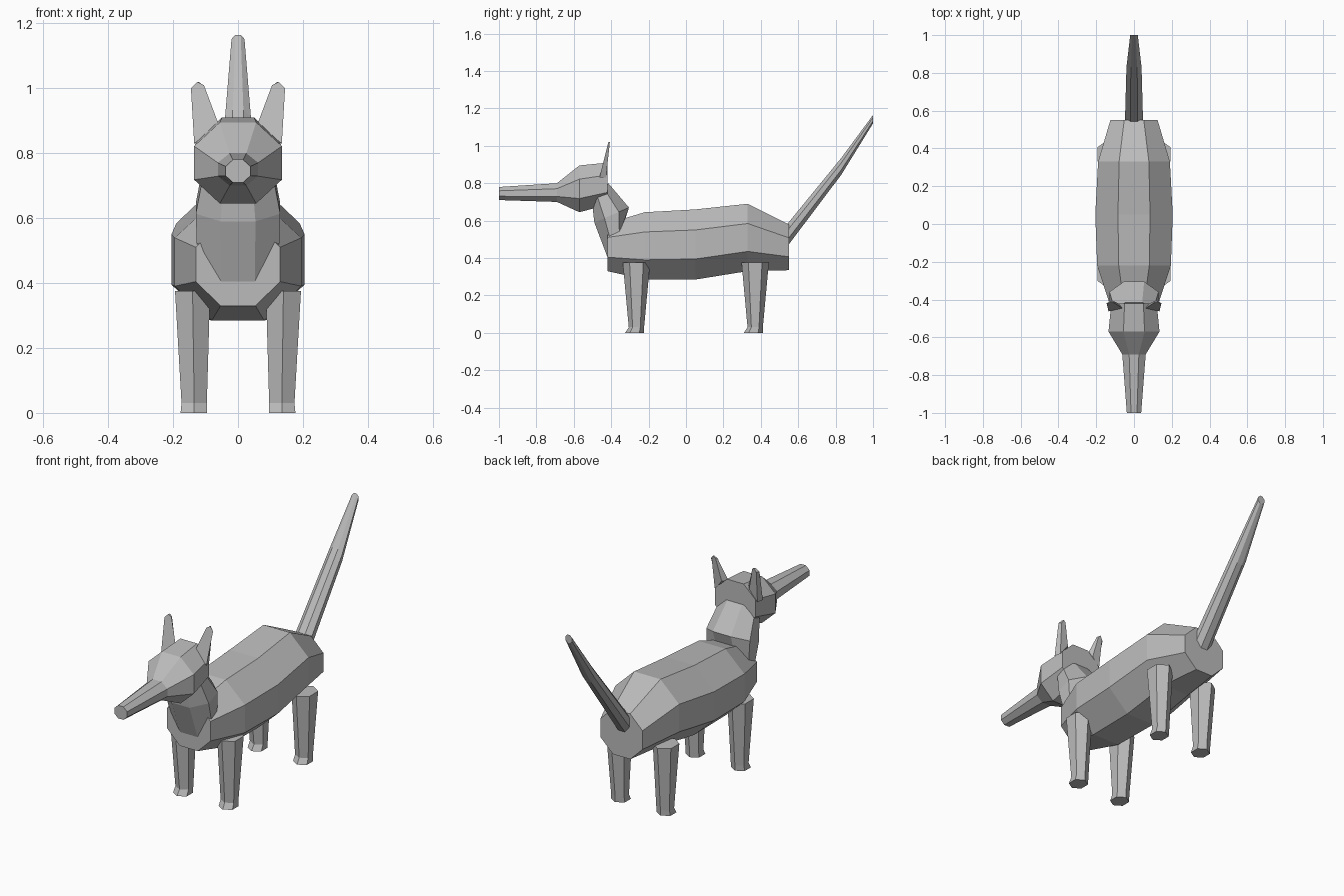
import bpy, bmesh, math
from mathutils import Vector

cube = bpy.data.objects.get("Cube")
if cube:
    bpy.data.objects.remove(cube, do_unlink=True)

grey = bpy.data.materials.new("plain_grey")
grey.use_nodes = True
colour = (0.5, 0.5, 0.5, 1)
grey.diffuse_color = colour
grey.node_tree.nodes["Principled BSDF"].inputs["Base Color"].default_value = colour


def finish(name, bm):
    bmesh.ops.recalc_face_normals(bm, faces=bm.faces)
    mesh = bpy.data.meshes.new(name)
    bm.to_mesh(mesh)
    bm.free()
    mesh.materials.append(grey)
    obj = bpy.data.objects.new(name, mesh)
    bpy.context.collection.objects.link(obj)
    return obj


def skin(name, rings):
    """Join equal rings of points and cap both ends."""
    bm = bmesh.new()
    loops = [[bm.verts.new(p) for p in ring] for ring in rings]
    n = len(loops[0])
    for a, b in zip(loops, loops[1:]):
        for i in range(n):
            j = (i + 1) % n
            bm.faces.new((a[i], a[j], b[j], b[i]))
    bm.faces.new(loops[0])
    bm.faces.new(loops[-1])
    return finish(name, bm)


def octagon(low, high, width):
    """Flat-sided octagon spanning two (y, z) points, with half width in x."""
    a, b = Vector((0, *low)), Vector((0, *high))
    mid, half = (a + b) / 2, (b - a) / 2
    scale = 1 / math.cos(math.pi / 8)
    angles = [math.pi / 8 + k * math.pi / 4 for k in range(8)]
    return [mid + half * math.sin(t) * scale
            + Vector((width * math.cos(t) * scale, 0, 0)) for t in angles]


def loft(name, sections):
    return skin(name, [octagon(*s) for s in sections])


def upright(y, low, high, width):
    return (y, low), (y, high), width


# Torso
loft("body", [upright(-0.42, 0.33, 0.585, 0.13), upright(-0.22, 0.285, 0.645, 0.195),
              upright(0.05, 0.285, 0.66, 0.205), upright(0.33, 0.33, 0.69, 0.19),
              upright(0.55, 0.335, 0.58, 0.125)])

# Neck, leaning forward into the head
loft("neck", [((-0.42, 0.405), (-0.33, 0.59), 0.125), ((-0.49, 0.59), (-0.305, 0.67), 0.13),
              ((-0.505, 0.72), (-0.415, 0.80), 0.105)])

# Head and long snout
loft("head", [upright(-0.42, 0.685, 0.91, 0.12), upright(-0.57, 0.645, 0.895, 0.135),
              upright(-0.69, 0.70, 0.80, 0.062), upright(-1.0, 0.71, 0.78, 0.038)])

# Raised tail
loft("tail", [upright(0.54, 0.46, 0.58, 0.048), upright(0.83, 0.845, 0.935, 0.04),
              upright(1.0, 1.12, 1.165, 0.02)])


# Legs: hexagonal, tapering to small feet
def hexagon(x, y, z, rx, ry):
    return [(x + rx * math.cos(k * math.pi / 3 + math.pi / 6) / math.cos(math.pi / 6),
             y + ry * math.sin(k * math.pi / 3 + math.pi / 6), z) for k in range(6)]


for side, s in (("left", 1), ("right", -1)):
    for end, y in (("front", -0.265), ("back", 0.37)):
        skin(f"{end}_{side}_leg", [hexagon(s * 0.14, y, 0.375, 0.054, 0.073),
                                   hexagon(s * 0.135, y, 0.03, 0.039, 0.041),
                                   hexagon(s * 0.136, y - 0.01, 0, 0.041, 0.051)])

    # Thin ears, leaning back towards the tip
    outline = [(0.135, 0.83), (0.145, 1.0), (0.125, 1.02), (0.105, 1.01), (0.06, 0.89)]
    front, back = [], []
    for x, z in outline:
        drop = 1.02 - z
        front.append((s * x, -0.415 - drop * 0.25, z))
        back.append((s * (x + (0.115 - x) * 0.4), -0.407 - drop * 0.11, z))
    skin(f"{side}_ear", [front, back])
